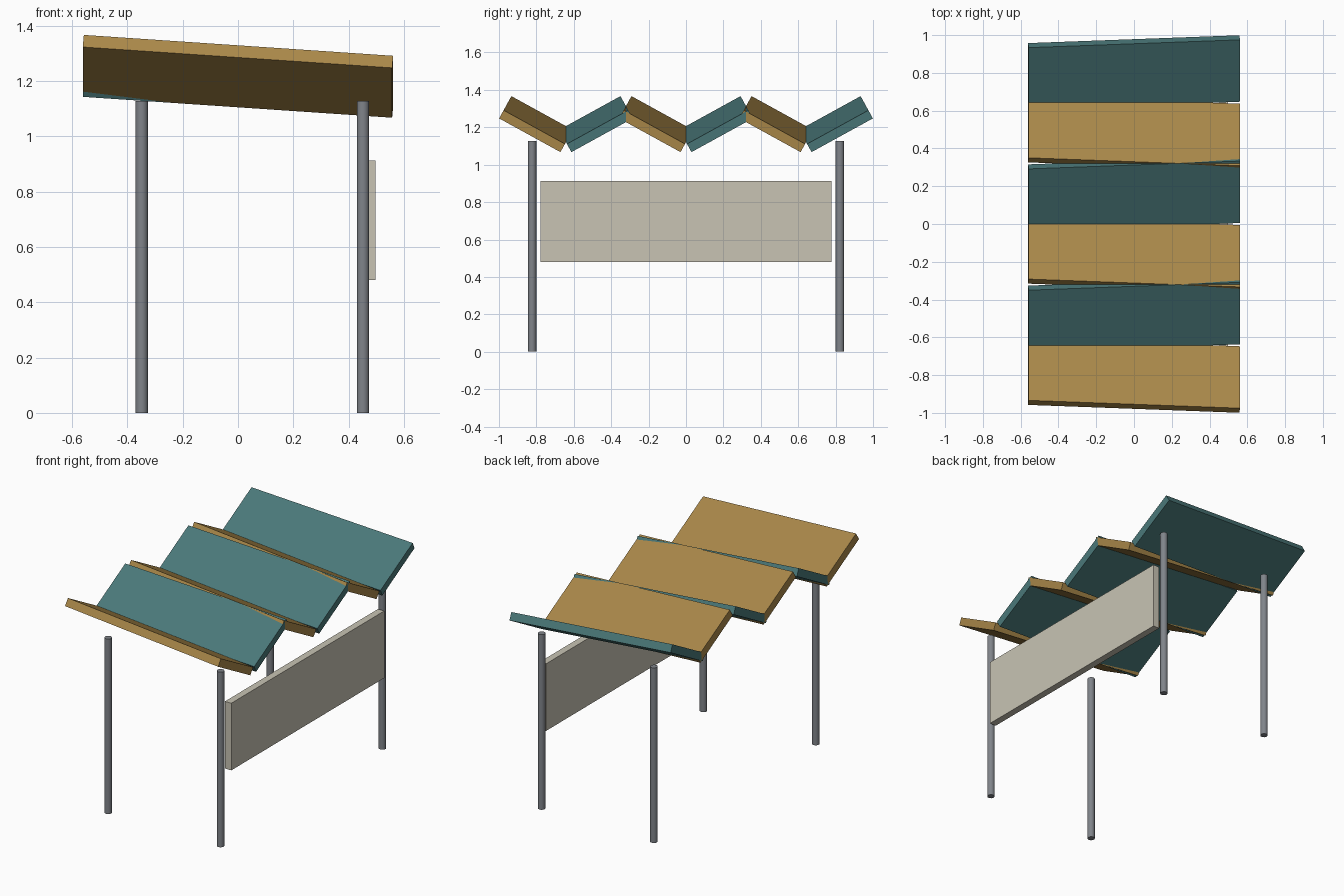
import bpy
from math import radians
from mathutils import Matrix, Vector

cube = bpy.data.objects.get("Cube")
if cube:
    bpy.data.objects.remove(cube, do_unlink=True)


def material(name, rgb):
    mat = bpy.data.materials.new(name)
    mat.use_nodes = True
    mat.diffuse_color = (*rgb, 1)
    bsdf = mat.node_tree.nodes["Principled BSDF"]
    bsdf.inputs["Base Color"].default_value = (*rgb, 1)
    bsdf.inputs["Roughness"].default_value = 0.7
    return mat


teal = material("teal", (0.069, 0.188, 0.191))
ochre = material("ochre", (0.40, 0.246, 0.067))
steel = material("steel grey", (0.216, 0.231, 0.254))
cream = material("cream", (0.58, 0.55, 0.456))


def box(name, centre, size, mat, rotation=Matrix()):
    bpy.ops.mesh.primitive_cube_add(size=1)
    obj = bpy.context.object
    obj.name = name
    obj.data.transform(Matrix.Diagonal((*size, 1)))
    obj.matrix_world = Matrix.Translation(Vector(centre)) @ rotation
    obj.data.materials.append(mat)
    return obj


# Zigzag roof: slats alternate in slope and each dips toward +x
PITCH = 0.321
for i in range(6):
    rising = i % 2 == 1
    slope = radians(28.8 if rising else -28.8)
    rotation = Matrix.Rotation(slope, 4, "X") @ Matrix.Rotation(radians(4.4), 4, "Y")
    box(f"roof_panel_{i + 1}", (0, (i - 2.5) * PITCH, 1.217), (1.122, 0.374, 0.05),
        teal if rising else ochre, rotation)

# Four round posts
POST_HEIGHT = 1.127
for x, side in ((-0.348, "right"), (0.452, "left")):
    for y, end in ((-0.823, "front"), (0.823, "back")):
        bpy.ops.mesh.primitive_cylinder_add(vertices=16, radius=0.0225, depth=POST_HEIGHT,
                                            location=(x, y, POST_HEIGHT / 2))
        post = bpy.context.object
        post.name = f"{end}_{side}_post"
        post.data.materials.append(steel)
        bpy.ops.object.shade_smooth_by_angle(angle=radians(40))

# Side board between the two left posts
box("side_board", (0.4745, 0, 0.696), (0.045, 1.556, 0.432), cream)
